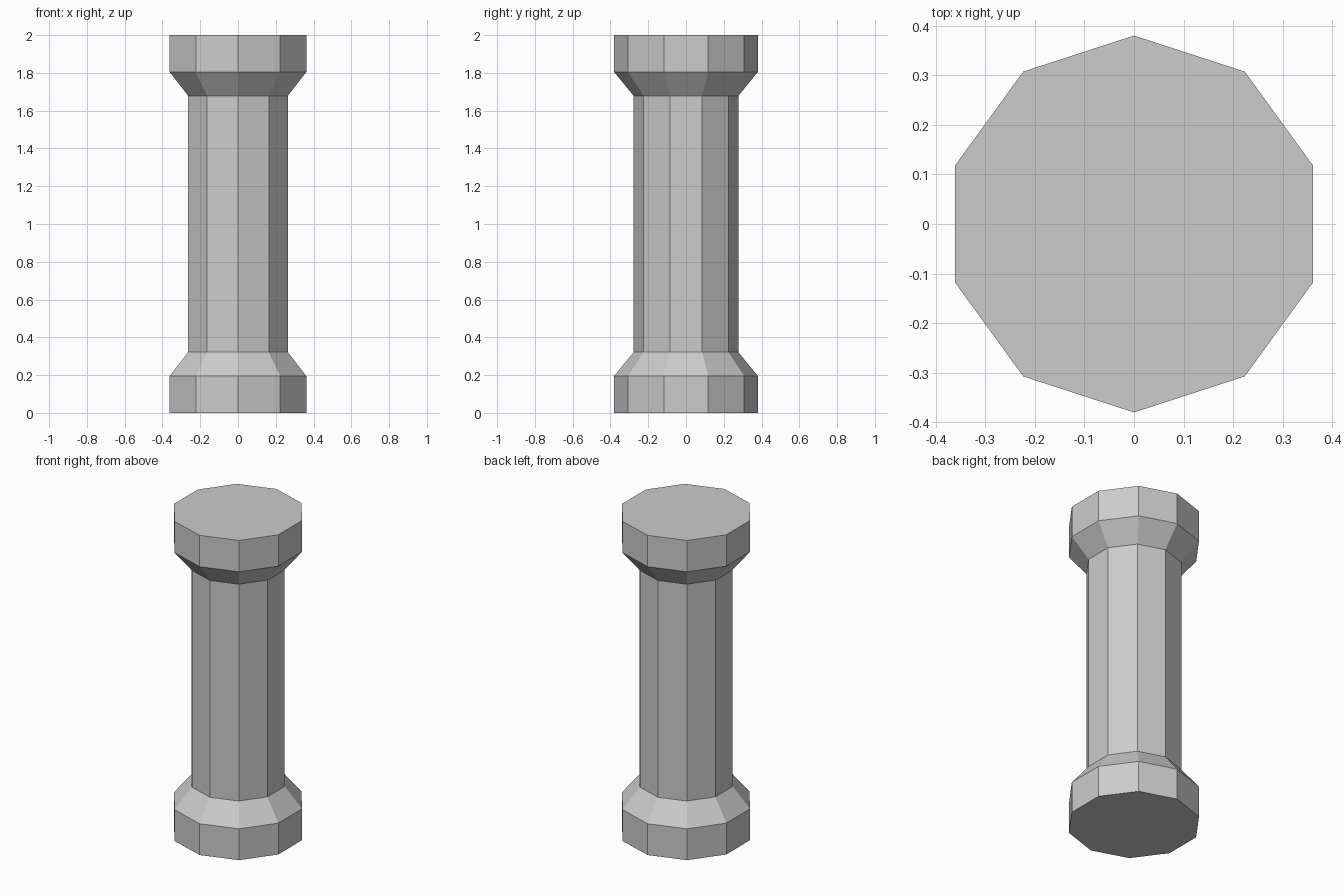
import bpy, bmesh
from math import sin, cos, tau

if "Cube" in bpy.data.objects:
    bpy.data.objects.remove(bpy.data.objects["Cube"])

SIDES = 10
# Lower half of the column outline as (radius, height); mirrored for the capital
HEIGHT = 2.0
lower = [(0.38, 0.0), (0.38, 0.196), (0.277, 0.322)]
profile = lower + [(r, HEIGHT - z) for r, z in reversed(lower)]

bm = bmesh.new()

# One ten-sided ring per outline point, with a corner facing the front
rings = []
for r, z in profile:
    rings.append([bm.verts.new((r * sin(tau * i / SIDES), -r * cos(tau * i / SIDES), z))
                  for i in range(SIDES)])

# Sides of plinth, flares, shaft and capital
for a, b in zip(rings, rings[1:]):
    for i in range(SIDES):
        j = (i + 1) % SIDES
        bm.faces.new((a[i], a[j], b[j], b[i]))

# Flat bottom and top
bm.faces.new(rings[0][::-1])
bm.faces.new(rings[-1])
bmesh.ops.recalc_face_normals(bm, faces=bm.faces)

mesh = bpy.data.meshes.new("column")
bm.to_mesh(mesh)
bm.free()
bpy.context.collection.objects.link(bpy.data.objects.new("column", mesh))
